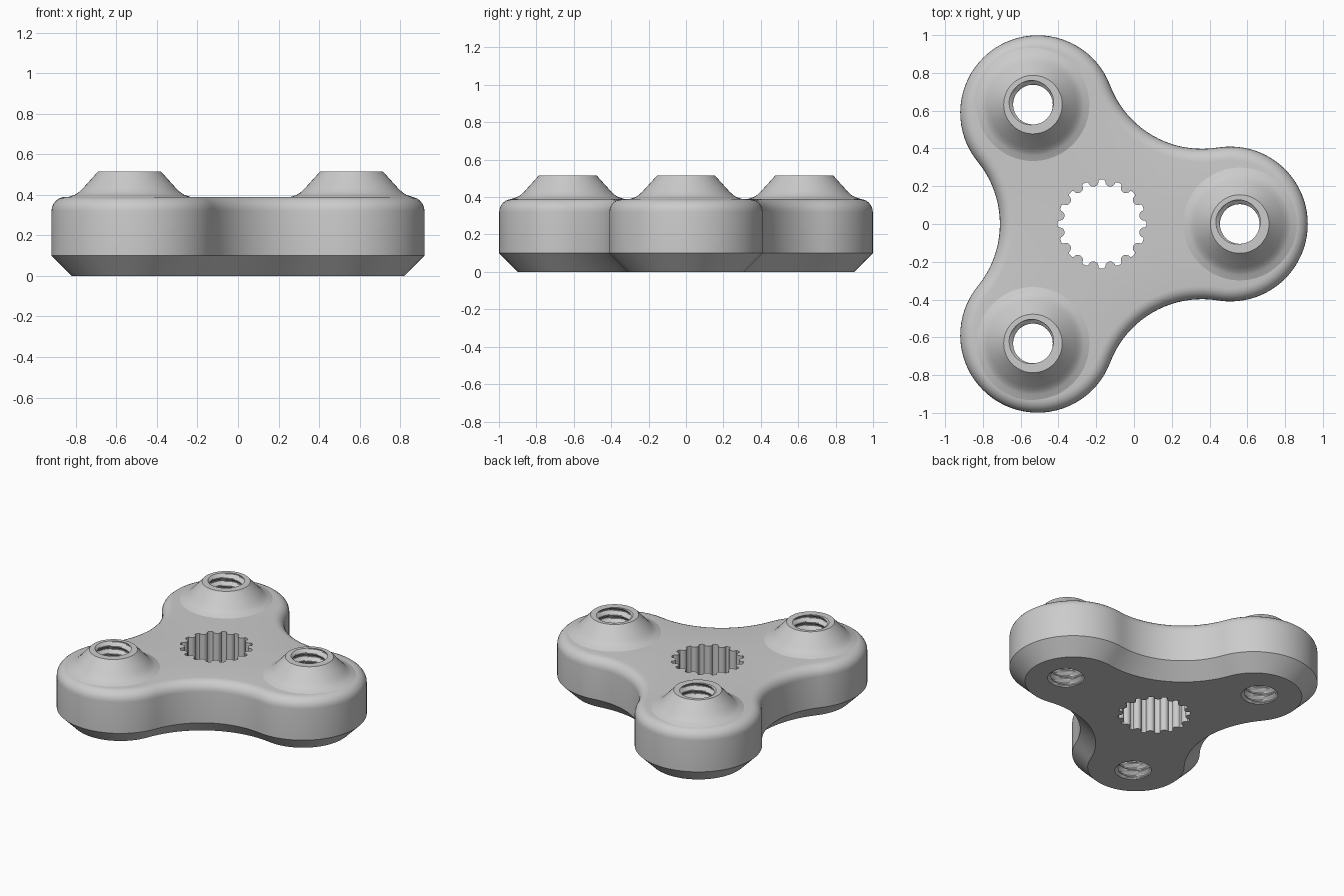
import bpy, bmesh
from math import sin, cos, pi, radians, atan2, hypot

cube = bpy.data.objects.get("Cube")
if cube:
    bpy.data.objects.remove(cube)

HUB_X = -0.17                      # centre of the three-fold symmetry
LOBE_DIST, LOBE_R = 0.68, 0.41     # rounded lobes
WAIST_DIST, WAIST_R = 1.06, 0.52   # hollow arcs between the lobes
BOSS_DIST = 0.73
TOP, BOSS_TOP = 0.39, 0.515
BORE, GROOVE, PITCH = 0.105, 0.024, 0.055
TEETH = 16
LOBE_ANGLES = [radians(a) for a in (0, 120, 240)]

grey = bpy.data.materials.new("light grey plastic")
grey.use_nodes = True
colour = (0.6, 0.6, 0.6, 1)
grey.diffuse_color = colour
grey.node_tree.nodes["Principled BSDF"].inputs["Base Color"].default_value = colour


def polar(r, a, cx=0.0, cy=0.0):
    return cx + r * cos(a), cy + r * sin(a)


def outline(inset):
    """Three tangent lobes and hollows, moved inward by inset."""
    cx, cy = polar(WAIST_DIST, pi / 3)
    tangent = atan2(cy, cx - LOBE_DIST)
    pts = []
    for a in LOBE_ANGLES:
        lx, ly = polar(LOBE_DIST, a, HUB_X)
        wx, wy = polar(WAIST_DIST, a + pi / 3, HUB_X)
        for i in range(40):
            t = a - tangent + 2 * tangent * i / 40
            pts.append(polar(LOBE_R - inset, t, lx, ly))
        start, end = tangent + pi, 5 * pi / 3 - tangent
        for i in range(20):
            t = a + start + (end - start) * i / 20
            pts.append(polar(WAIST_R + inset, t, wx, wy))
    return pts


def spline_outline():
    """Round hole with half-round ribs pointing inward."""
    pts, step, hole, rib = [], 2 * pi / TEETH, 0.235, 0.027
    half = rib / hole
    for k in range(TEETH):
        a = (k + 0.5) * step
        rx, ry = polar(hole - 0.006, a, HUB_X)
        for i in range(9):
            t = a - pi / 2 - pi * i / 8
            pts.append(polar(rib, t, rx, ry))
        for f in (0.25, 0.5, 0.75):
            pts.append(polar(hole, a + half + f * (step - 2 * half), HUB_X))
    return pts


def circle(r, cx, cy, n=48):
    return [polar(r, 2 * pi * i / n, cx, cy) for i in range(n)]


def loft(bm, rings, closed=False):
    """Join rings of equal point count with quads."""
    n = len(rings[0])
    pairs = list(zip(rings, rings[1:]))
    if closed:
        pairs.append((rings[-1], rings[0]))
    for low, high in pairs:
        for i in range(n):
            j = (i + 1) % n
            bm.faces.new((low[i], low[j], high[j], high[i]))


def ring(bm, pts, z):
    return [bm.verts.new((x, y, z)) for x, y in pts]


def finish(bm, name, angle):
    bmesh.ops.recalc_face_normals(bm, faces=bm.faces)
    mesh = bpy.data.meshes.new(name)
    bm.to_mesh(mesh)
    bm.free()
    mesh.materials.append(grey)
    obj = bpy.data.objects.new(name, mesh)
    bpy.context.collection.objects.link(obj)
    bpy.ops.object.select_all(action='DESELECT')
    obj.select_set(True)
    bpy.context.view_layer.objects.active = obj
    bpy.ops.object.shade_smooth_by_angle(angle=radians(angle))
    return obj


# Body: chamfered foot, straight wall, rounded upper rim
bm = bmesh.new()
layers = [(0.1, 0), (0, 0.1)]
fillet = 0.07
for i in range(7):
    t = pi / 2 * i / 6
    layers.append((fillet * (1 - cos(t)), TOP - fillet + fillet * sin(t)))
walls = [[ring(bm, outline(d), z) for d, z in layers]]

# Ribbed centre hole and plain holes for the threaded inserts
holes = [spline_outline()]
holes += [circle(0.14, *polar(BOSS_DIST, a, HUB_X)) for a in LOBE_ANGLES]
walls += [[ring(bm, pts, 0), ring(bm, pts, TOP)] for pts in holes]
for wall in walls:
    loft(bm, wall)

# Flat underside and top face
for end in (0, -1):
    edges = []
    for wall in walls:
        loop = wall[end]
        edges += [bm.edges.get((loop[i - 1], loop[i])) for i in range(len(loop))]
    bmesh.ops.triangle_fill(bm, edges=edges, use_beauty=True, use_dissolve=False)
finish(bm, "body", 32)


# Bosses: flared collar with a helical thread through the bore
def thread_radius(a, z):
    phase = (z / PITCH - a / (2 * pi)) % 1
    wave = abs(2 * phase - 1)
    return BORE + GROOVE * min(1, max(0, 1.6 * wave - 0.3))


collar = [(0.14, 0), (0.14, 0.37), (0.32, 0.37), (0.315, 0.382), (0.295, 0.392),
          (0.27, 0.4), (0.25, 0.413), (0.23, 0.432), (0.155, BOSS_TOP)]
rows = 76
for number, a in enumerate(LOBE_ANGLES):
    cx, cy = polar(BOSS_DIST, a, HUB_X)
    bm = bmesh.new()
    rings = [ring(bm, circle(r, cx, cy), z) for r, z in collar]
    for k in range(rows + 1):
        z = BOSS_TOP * (1 - k / rows)
        pts = []
        for i in range(48):
            t = 2 * pi * i / 48
            pts.append(polar(thread_radius(t, z), t, cx, cy))
        rings.append(ring(bm, pts, z))
    loft(bm, rings, closed=True)
    finish(bm, "threaded_boss_" + ("left", "back_right", "front_right")[number], 32)
